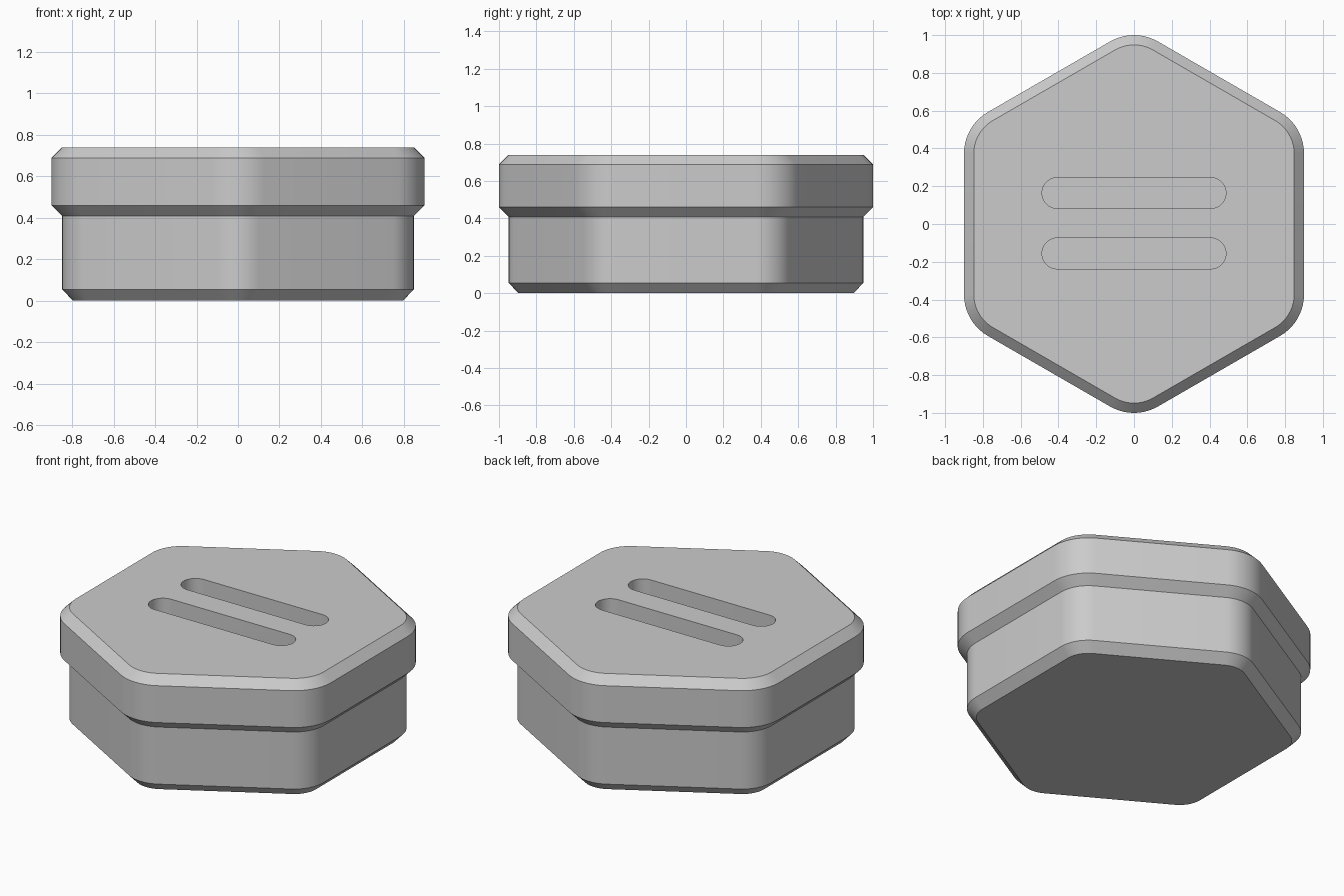
import bpy, bmesh
from math import cos, sin, pi, radians

cube = bpy.data.objects.get("Cube")
if cube:
    bpy.data.objects.remove(cube, do_unlink=True)

grey = bpy.data.materials.new("plain grey")
grey.use_nodes = True
grey.diffuse_color = (0.6, 0.6, 0.6, 1)
grey.node_tree.nodes["Principled BSDF"].inputs["Base Color"].default_value = (0.6, 0.6, 0.6, 1)

APOTHEM, FILLET, BEVEL, STEPS = 0.9, 0.253, 0.052, 10


def hex_ring(inset):
    """Rounded hexagon outline, points towards +y and -y, offset inwards."""
    centre = (APOTHEM - FILLET) / cos(pi / 6)
    r = FILLET - inset
    points = []
    for corner in range(6):
        a = pi / 6 + corner * pi / 3
        for i in range(STEPS + 1):
            b = a - pi / 6 + i / STEPS * pi / 3
            points.append((centre * cos(a) + r * cos(b), centre * sin(a) + r * sin(b)))
    return points


def slot_ring(half_length, r, y):
    """Stadium outline along x."""
    points = []
    for side in (1, -1):
        for i in range(17):
            b = -pi / 2 + i / 16 * pi
            points.append((side * ((half_length - r) + r * cos(b)), y + side * r * sin(b)))
    return points


def loft(name, levels):
    """Closed solid through (height, outline) levels."""
    bm = bmesh.new()
    rings = [[bm.verts.new((x, y, z)) for x, y in outline] for z, outline in levels]
    n = len(rings[0])
    for low, high in zip(rings, rings[1:]):
        for i in range(n):
            j = (i + 1) % n
            bm.faces.new((low[i], low[j], high[j], high[i]))
    bm.faces.new(rings[0][::-1])
    bm.faces.new(rings[-1])
    bmesh.ops.recalc_face_normals(bm, faces=bm.faces)
    mesh = bpy.data.meshes.new(name)
    bm.to_mesh(mesh)
    bm.free()
    mesh.materials.append(grey)
    obj = bpy.data.objects.new(name, mesh)
    bpy.context.collection.objects.link(obj)
    return obj


# Body with bevelled foot, stepping out to the wider bevelled lid
profile = [(0, 2), (0.055, 1), (0.408, 1), (0.46, 0), (0.688, 0), (0.74, 1)]
box = loft("hexagonal_box", [(z, hex_ring(k * BEVEL)) for z, k in profile])
bpy.context.view_layer.objects.active = box
box.select_set(True)

# Two rounded slots sunk into the lid
for y in (0.164, -0.156):
    outline = slot_ring(0.487, 0.082, y)
    cutter = loft("slot_cutter", [(0.59, outline), (0.85, outline)])
    cutter.hide_render = True
    cut = box.modifiers.new("slot", 'BOOLEAN')
    cut.operation = 'DIFFERENCE'
    cut.solver = 'EXACT'
    cut.object = cutter
    bpy.ops.object.modifier_apply(modifier=cut.name)
    bpy.data.objects.remove(cutter, do_unlink=True)

# Soft corners, crisp bevel edges
bpy.ops.object.select_all(action='DESELECT')
box.select_set(True)
bpy.ops.object.shade_smooth_by_angle(angle=radians(30))
